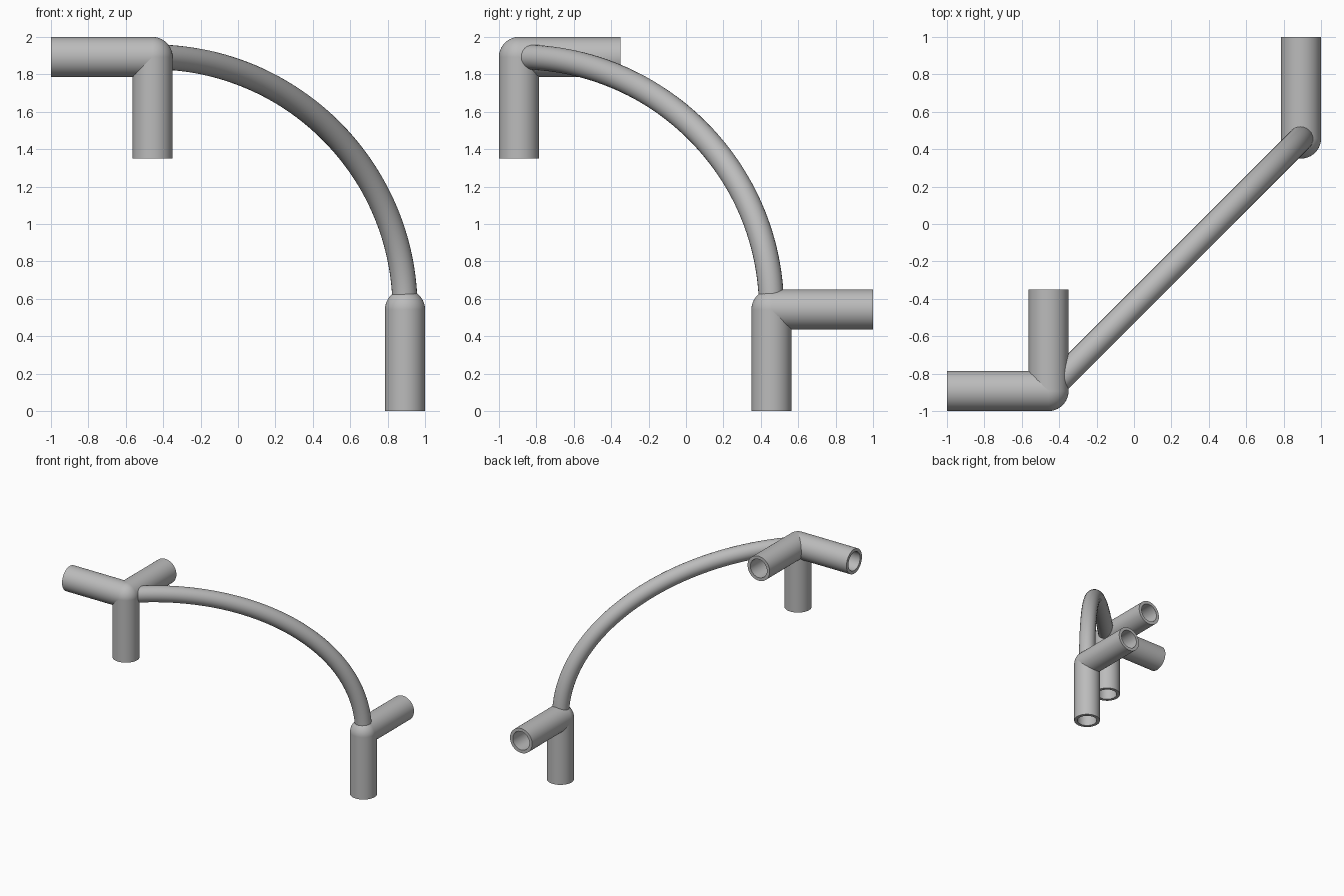
import bpy, bmesh, math
from mathutils import Vector

cube = bpy.data.objects.get("Cube")
if cube:
    bpy.data.objects.remove(cube)

OUTER, BORE, ARM, ROD = 0.107, 0.08, 0.543, 0.067
UPPER = Vector((-0.457, -0.893, 1.893))
LOWER = Vector((0.893, 0.457, 0.543))

# One grey for everything
GREY = (0.5, 0.5, 0.5, 1)
grey = bpy.data.materials.new("plain grey")
grey.use_nodes = True
grey.diffuse_color = GREY
grey.node_tree.nodes["Principled BSDF"].inputs["Base Color"].default_value = GREY


def finish(name, bm, location):
    bmesh.ops.recalc_face_normals(bm, faces=bm.faces)
    mesh = bpy.data.meshes.new(name)
    bm.to_mesh(mesh)
    bm.free()
    obj = bpy.data.objects.new(name, mesh)
    obj.location = location
    bpy.context.collection.objects.link(obj)
    mesh.materials.append(grey)
    bpy.ops.object.select_all(action='DESELECT')
    obj.select_set(True)
    bpy.context.view_layer.objects.active = obj
    bpy.ops.object.shade_smooth_by_angle(angle=math.radians(35))
    return obj


def socket_arm(name, centre, direction):
    """Pipe running from the joint centre, bored out from its open end."""
    bm = bmesh.new()
    profile = [(0, 0), (OUTER, 0), (OUTER, ARM), (BORE, ARM), (BORE, OUTER), (0, OUTER)]
    verts = [bm.verts.new((r, 0, z)) for r, z in profile]
    edges = [bm.edges.new(pair) for pair in zip(verts, verts[1:])]
    bmesh.ops.spin(bm, geom=verts + edges, cent=(0, 0, 0), axis=(0, 0, 1),
                   angle=math.tau, steps=64)
    bmesh.ops.remove_doubles(bm, verts=bm.verts, dist=1e-4)
    turn = Vector((0, 0, 1)).rotation_difference(Vector(direction))
    bmesh.ops.rotate(bm, verts=bm.verts, cent=(0, 0, 0), matrix=turn.to_matrix())
    finish(name, bm, centre)


def joint_ball(name, centre):
    bm = bmesh.new()
    bmesh.ops.create_uvsphere(bm, u_segments=64, v_segments=32, radius=OUTER)
    finish(name, bm, centre)


# Corner connectors
DOWN, BACK, RIGHT = (0, 0, -1), (0, 1, 0), (-1, 0, 0)
joint_ball("upper_joint", UPPER)
socket_arm("upper_down_arm", UPPER, DOWN)
socket_arm("upper_back_arm", UPPER, BACK)
socket_arm("upper_right_arm", UPPER, RIGHT)
joint_ball("lower_joint", LOWER)
socket_arm("lower_down_arm", LOWER, DOWN)
socket_arm("lower_back_arm", LOWER, BACK)

# Quarter arch joining the two connectors
curve = bpy.data.curves.new("arched_rod", 'CURVE')
curve.dimensions = '3D'
curve.bevel_depth = ROD
curve.bevel_resolution = 10
curve.resolution_u = 64
curve.use_fill_caps = True
spline = curve.splines.new('BEZIER')
spline.bezier_points.add(1)
span = UPPER - LOWER
rise = Vector((0, 0, span.z)) * 0.5523
run = Vector((span.x, span.y, 0)) * 0.5523
for point, spot, tangent in zip(spline.bezier_points, (LOWER, UPPER), (rise, run)):
    point.handle_left_type = point.handle_right_type = 'FREE'
    point.co = spot
    point.handle_left = spot - tangent
    point.handle_right = spot + tangent
curve.materials.append(grey)
arch = bpy.data.objects.new("arched_rod", curve)
bpy.context.collection.objects.link(arch)
bpy.ops.object.select_all(action='DESELECT')
arch.select_set(True)
bpy.context.view_layer.objects.active = arch
bpy.ops.object.convert(target='MESH')
bpy.ops.object.shade_smooth_by_angle(angle=math.radians(35))
